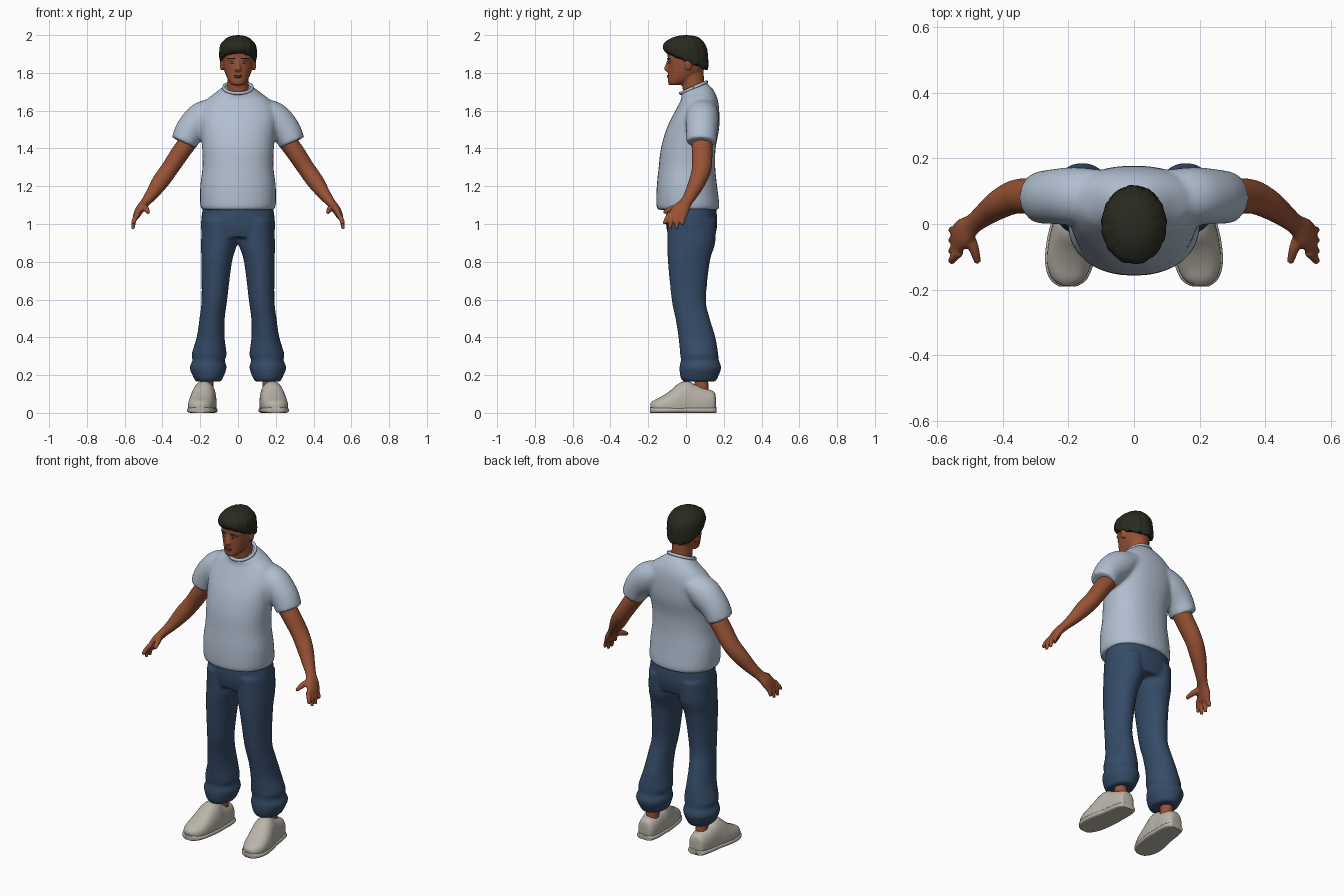
import bpy, bmesh, math
from mathutils import Vector, Matrix

if "Cube" in bpy.data.objects:
    bpy.data.objects.remove(bpy.data.objects["Cube"], do_unlink=True)


def material(name, r, g, b):
    m = bpy.data.materials.new(name)
    m.use_nodes = True
    m.diffuse_color = (r, g, b, 1)
    node = m.node_tree.nodes["Principled BSDF"]
    node.inputs["Base Color"].default_value = (r, g, b, 1)
    node.inputs["Roughness"].default_value = 0.8
    return m


SHIRT = material("pale blue cotton", 0.44, 0.52, 0.63)
DENIM = material("dark denim", 0.035, 0.07, 0.135)
SKIN = material("brown skin", 0.31, 0.085, 0.035)
HAIR = material("black hair", 0.022, 0.023, 0.014)
SHOE = material("off white canvas", 0.49, 0.46, 0.40)
LIP = material("lip red", 0.2, 0.045, 0.03)
EYE = material("eye white", 0.5, 0.45, 0.4)


def spline(rows, steps):
    """Catmull-Rom interpolation of whole section rows."""
    rows = [tuple(r) + (0,) * (6 - len(r)) for r in rows]
    out = []
    for i in range(len(rows) - 1):
        p0, p1 = rows[max(i - 1, 0)], rows[i]
        p2, p3 = rows[i + 1], rows[min(i + 2, len(rows) - 1)]
        for k in range(steps):
            t = k / steps
            out.append([b + 0.5 * t * (c - a + t * (2 * a - 5 * b + 4 * c - d + t * (3 * (b - c) + d - a)))
                        for a, b, c, d in zip(p0, p1, p2, p3)])
    return out + [list(rows[-1])]


def loft(bm, rows, flat=False, ref=(0, 1, 0), power=1.0, mirror=False, sides=32, steps=4, floor=None):
    """Sections are x, y, z, half width, half depth, tilt."""
    rows = spline(rows, steps)
    ref = Vector(ref)
    for s in ((1, -1) if mirror else (1,)):
        rings = []
        for i, (x, y, z, a, b, tilt) in enumerate(rows):
            ahead, behind = rows[min(i + 1, len(rows) - 1)], rows[max(i - 1, 0)]
            t = Vector((0, 0, 1)) if flat else (Vector(ahead[:3]) - Vector(behind[:3])).normalized()
            v = (ref - t * ref.dot(t)).normalized()
            u = v.cross(t)
            ring = []
            for k in range(sides):
                ang = math.tau * k / sides
                c, d = math.cos(ang), math.sin(ang)
                c = math.copysign(abs(c) ** power, c) * max(a, 0.003)
                d = math.copysign(abs(d) ** power, d) * max(b, 0.003)
                p = Vector((x, y, z)) + u * c + v * d
                p.z += tilt * d
                if floor is not None:
                    p.z = max(p.z, floor)
                ring.append(bm.verts.new((p.x * s, p.y, p.z)))
            rings.append(ring)
        for lo, hi in zip(rings, rings[1:]):
            for k in range(sides):
                n = (k + 1) % sides
                bm.faces.new((lo[k], lo[n], hi[n], hi[k]))
        bm.faces.new(rings[0])
        bm.faces.new(rings[-1])


def ball(bm, loc, size, turn=0, mirror=False):
    for s in ((1, -1) if mirror else (1,)):
        mat = (Matrix.Translation((loc[0] * s, loc[1], loc[2])) @ Matrix.Rotation(turn * s, 4, "Z")
               @ Matrix.Diagonal((*size, 1)))
        bmesh.ops.create_uvsphere(bm, u_segments=20, v_segments=12, radius=1, matrix=mat)


def finish(bm, name, mat, voxel=0, smooth=0):
    """Makes the object; a voxel size fuses its overlapping pieces into one skin."""
    bmesh.ops.recalc_face_normals(bm, faces=bm.faces)
    me = bpy.data.meshes.new(name)
    bm.to_mesh(me)
    bm.free()
    me.materials.append(mat)
    ob = bpy.data.objects.new(name, me)
    bpy.context.collection.objects.link(ob)
    bpy.ops.object.select_all(action="DESELECT")
    bpy.context.view_layer.objects.active = ob
    ob.select_set(True)
    bpy.ops.object.shade_smooth_by_angle(angle=math.radians(50))
    if voxel:
        mod = ob.modifiers.new("fuse", "REMESH")
        mod.mode = "VOXEL"
        mod.voxel_size = voxel
        mod.use_smooth_shade = True
        mod = ob.modifiers.new("soften", "SMOOTH")
        mod.factor = 0.5
        mod.iterations = smooth
    return ob


# T-shirt: body and sleeves
bm = bmesh.new()
loft(bm, [(0, .01, 1.075, .19, .16), (0, .01, 1.1, .2, .167), (0, .005, 1.2, .2, .16),
          (0, .005, 1.3, .188, .15), (0, .012, 1.4, .19, .145), (0, .035, 1.5, .2, .14),
          (0, .055, 1.58, .205, .122), (0, .07, 1.65, .175, .1), (0, .062, 1.69, .125, .085, .2),
          (0, .04, 1.72, .078, .07, .4)], flat=True, power=.9)
loft(bm, [(.1, .085, 1.61, .06, .08), (.18, .085, 1.565, .088, .088), (.25, .083, 1.5, .08, .083),
          (.287, .08, 1.43, .07, .079)], mirror=True)
finish(bm, "t_shirt", SHIRT, .01, 5)

# Ribbed collar
bm = bmesh.new()
ring = [(.076 * math.cos(a), .04 + .068 * math.sin(a), 1.722 + .03 * math.sin(a), .009, .009)
        for a in [math.tau * k / 24 for k in range(25)]]
loft(bm, ring, ref=(0, 0, 1), sides=8, steps=1)
finish(bm, "collar", SHIRT)

# Jeans: hips and legs with bunched hems
bm = bmesh.new()
loft(bm, [(0, .028, 1.1, .185, .13), (0, .03, 1.0, .197, .136), (0, .03, .93, .19, .122)], flat=True, power=.9)
loft(bm, [(.1, .03, 1.02, .09, .13), (.1, .028, .9, .096, .127), (.113, .015, .8, .081, .111),
          (.125, .015, .6, .068, .091), (.137, .035, .5, .067, .091), (.145, .058, .4, .074, .098),
          (.153, .07, .31, .093, .101), (.155, .073, .28, .085, .1), (.158, .076, .24, .098, .111),
          (.157, .07, .19, .08, .1), (.157, .07, .165, .066, .086)], flat=True, mirror=True)
finish(bm, "jeans", DENIM, .01, 4)

# Ankles
bm = bmesh.new()
loft(bm, [(.165, .085, .08, .036, .036), (.163, .08, .2, .034, .036)], mirror=True)
finish(bm, "ankles", SKIN)

# Shoes: uppers and soles
upper = [(.17, .158, .05, .02, .03), (.17, .148, .05, .045, .062), (.172, .1, .05, .058, .08),
         (.177, .04, .05, .062, .103), (.18, 0, .05, .066, .118), (.19, -.06, .04, .07, .088),
         (.198, -.12, .035, .067, .055), (.2, -.165, .032, .05, .036), (.2, -.186, .03, .022, .02)]
bm = bmesh.new()
loft(bm, upper, flat=False, ref=(0, 0, 1), power=.85, mirror=True, floor=.004)
finish(bm, "shoe_uppers", SHOE)
bm = bmesh.new()
loft(bm, [(x, y * 1.02, .014, a + .006, .016) for x, y, z, a, b in upper],
     ref=(0, 0, 1), power=.6, mirror=True, floor=0)
finish(bm, "shoe_soles", SHOE)

# Arms and hands
bm = bmesh.new()
loft(bm, [(.23, .085, 1.48, .05, .055), (.3, .085, 1.385, .049, .055), (.36, .083, 1.295, .046, .052),
          (.41, .06, 1.225, .045, .045), (.455, .028, 1.16, .034, .036), (.49, 0, 1.115, .025, .032),
          (.518, -.025, 1.08, .023, .045), (.537, -.045, 1.045, .018, .047), (.543, -.05, 1.03, .012, .04)],
     mirror=True, sides=24)
for root, tip, drop in ((-.085, -.117, 1.0), (-.062, -.085, .975), (-.038, -.05, .973), (-.013, -.016, .995)):
    loft(bm, [(.53, root, 1.055, .014, .014), (.55, (root + tip) / 2 - .004, 1.02, .013, .013),
              (.556, tip, drop, .009, .009)], mirror=True, sides=12)
loft(bm, [(.505, -.03, 1.09, .018, .02), (.487, -.075, 1.08, .016, .017), (.475, -.118, 1.06, .01, .01)],
     ref=(0, 0, 1), mirror=True, sides=12)
finish(bm, "arms_and_hands", SKIN, .006, 2)

# Head: skull, neck, nose, brow, ears
bm = bmesh.new()
loft(bm, [(0, -.06, 1.735, .028, .03), (0, -.045, 1.75, .045, .05), (0, -.015, 1.785, .063, .08),
          (0, .002, 1.825, .076, .097), (0, .004, 1.87, .083, .1), (0, .002, 1.92, .086, .1),
          (0, 0, 1.96, .07, .085), (0, 0, 1.98, .04, .05)], flat=True, power=.92)
loft(bm, [(0, .055, 1.63, .068, .065), (0, .042, 1.71, .057, .059), (0, .03, 1.82, .058, .062)], flat=True)
loft(bm, [(0, -.088, 1.865, .01, .012), (0, -.094, 1.84, .012, .016), (0, -.096, 1.818, .018, .02),
          (0, -.088, 1.805, .015, .012)], flat=True, sides=16)
ball(bm, (.034, -.083, 1.873), (.026, .012, .007), .35, True)
ball(bm, (.086, .012, 1.843), (.009, .02, .032), .3, True)
ball(bm, (0, -.083, 1.782), (.026, .016, .013))
finish(bm, "head", SKIN, .006, 2)

# Lips, eyes, pupils, brows
bm = bmesh.new()
ball(bm, (0, -.092, 1.786), (.023, .01, .004))
ball(bm, (0, -.092, 1.778), (.02, .01, .005))
finish(bm, "lips", LIP)
for name, mat, loc, size, turn in (
        ("eyes", EYE, (.034, -.086, 1.854), (.014, .007, .005), .35),
        ("pupils", HAIR, (.033, -.091, 1.854), (.005, .004, .005), .35),
        ("eyebrows", HAIR, (.035, -.091, 1.876), (.022, .006, .004), .4)):
    bm = bmesh.new()
    ball(bm, loc, size, turn, True)
    finish(bm, name, mat)

# Hair: tilted cap with combed ridges and a ragged fringe
bm = bmesh.new()
loft(bm, [(0, .004, 1.862, .088, .106, -.4), (0, 0, 1.872, .097, .117, -.4), (0, -.003, 1.91, .099, .119, -.22),
          (0, -.003, 1.95, .092, .11, -.1), (0, -.003, 1.982, .064, .078), (0, 0, 1.995, .035, .045),
          (0, 0, 2.0, .004, .005)], flat=True, sides=96)
for v in bm.verts:
    ang = math.atan2(v.co.y, v.co.x)
    wave = math.sin(13 * ang + 20 * v.co.z) + .6 * math.sin(23 * ang)
    v.co.x *= 1 + .012 * wave
    v.co.y *= 1 + .012 * wave
    v.co.z += .005 * wave * max(0, min(1, (1.93 - v.co.z) / .05))
finish(bm, "hair", HAIR)
